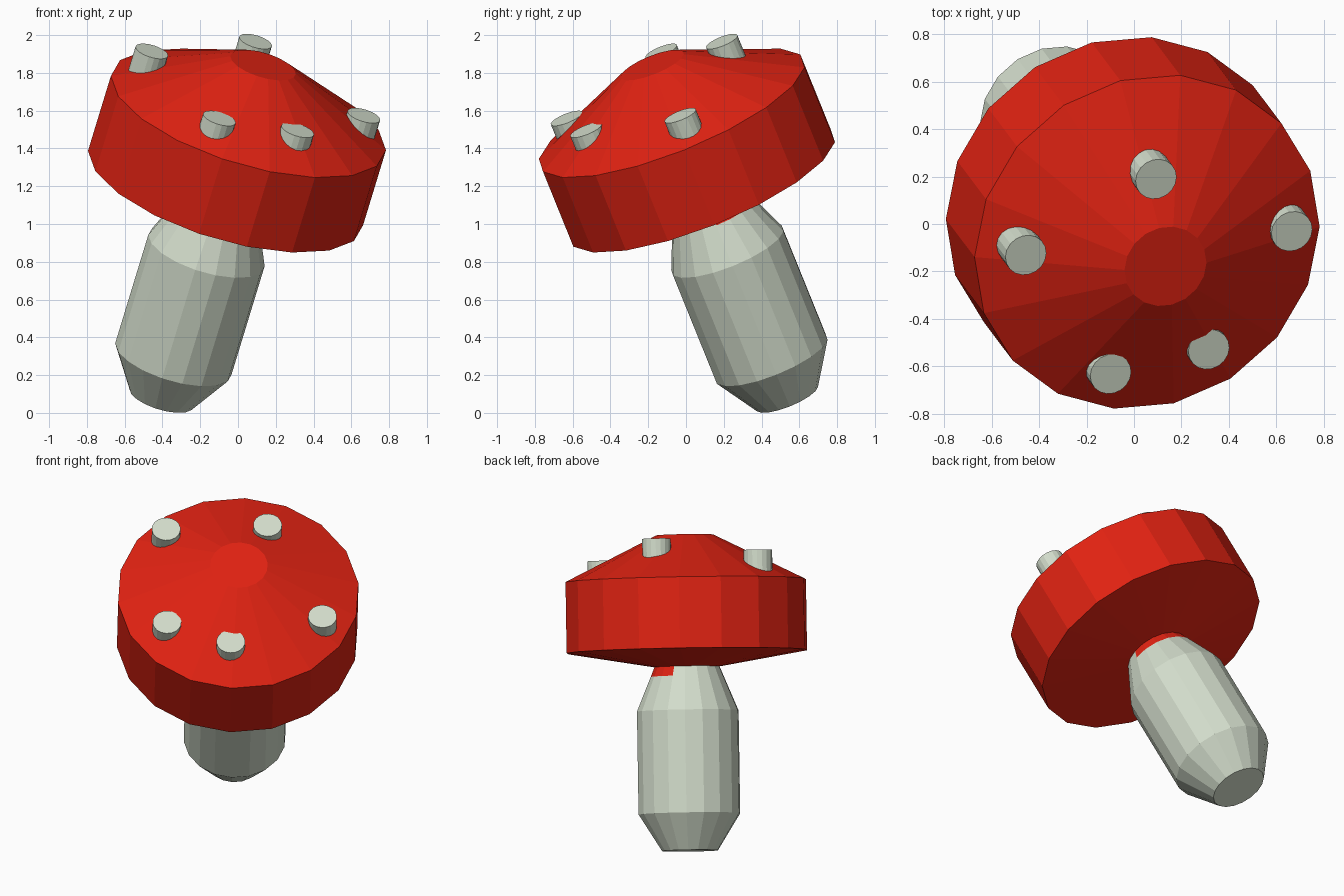
import bpy, bmesh
from math import sin, cos, radians
from mathutils import Matrix, Vector

if "Cube" in bpy.data.objects:
    bpy.data.objects.remove(bpy.data.objects["Cube"])

SIDES = 18
# Everything is lathed around one leaning axis that starts at the stem foot
LEAN = (Matrix.Translation((-0.405, 0.535, 0.08))
        @ Matrix.Rotation(radians(-53), 4, 'Z')
        @ Matrix.Rotation(radians(26.9), 4, 'Y'))


def material(name, color):
    m = bpy.data.materials.new(name)
    m.diffuse_color = (*color, 1)
    m.use_nodes = True
    m.node_tree.nodes["Principled BSDF"].inputs["Base Color"].default_value = m.diffuse_color
    return m


pale = material("pale_grey_green", (0.65, 0.72, 0.60))
red = material("cap_red", (0.75, 0.016, 0.006))


def lathe(name, profile, mats, centre=(0, 0), start=15, patch=None):
    """Closed faceted solid from (radius, height) points, bottom to top.
    patch = (band, first, last) gives those faces the second material."""
    bm = bmesh.new()
    rings = []
    for r, h in profile:
        ring = []
        for i in range(SIDES):
            a = radians(start + 360 * i / SIDES)
            p = Vector((centre[0] + r * cos(a), centre[1] + r * sin(a), h))
            ring.append(bm.verts.new(LEAN @ p))
        rings.append(ring)
    for band, (lo, hi) in enumerate(zip(rings, rings[1:])):
        for i in range(SIDES):
            j = (i + 1) % SIDES
            f = bm.faces.new((lo[i], lo[j], hi[j], hi[i]))
            if patch and band == patch[0] and patch[1] <= i <= patch[2]:
                f.material_index = 1
    bm.faces.new(rings[0][::-1])
    bm.faces.new(rings[-1])
    me = bpy.data.meshes.new(name)
    bm.to_mesh(me)
    bm.free()
    for m in mats:
        me.materials.append(m)
    ob = bpy.data.objects.new(name, me)
    bpy.context.collection.objects.link(ob)
    return ob


# Stem, with a few red faces just under the cap
lathe("stem", [(0.176, 0), (0.32, 0.23), (0.32, 0.874), (0.23, 1.09), (0.205, 1.15)],
      [pale, red], patch=(3, 2, 6))

# Cap: shallow cone below, straight wall, cone above with a flat top
lathe("cap", [(0.20, 1.15), (0.757, 1.245), (0.757, 1.69), (0.18, 1.975)], [red])

# Spots: short cylinders parallel to the stem (x, y, top height)
spots = [(-0.34, 0.19, 1.943), (-0.383, -0.442, 1.863), (0.327, -0.458, 1.825),
         (0.504, -0.065, 1.845), (0.302, 0.515, 1.829)]
for n, (x, y, top) in enumerate(spots, 1):
    lathe(f"spot_{n}", [(0.09, top - 0.15), (0.09, top)], [pale], centre=(x, y))
